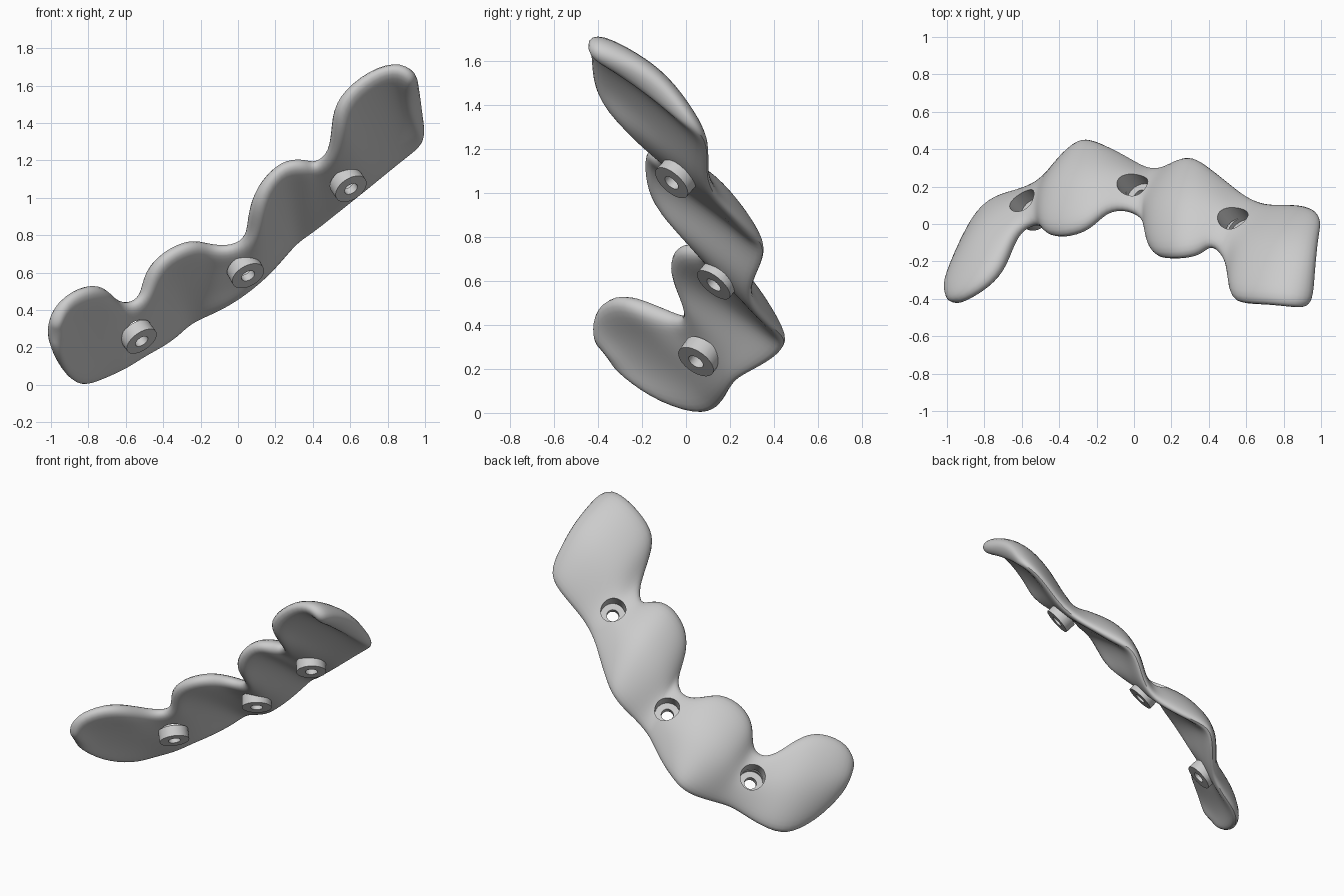
import bpy
import math
from mathutils import Vector

cube = bpy.data.objects.get("Cube")
if cube:
    bpy.data.objects.remove(cube, do_unlink=True)

grey = bpy.data.materials.new("light_grey")
grey.use_nodes = True
grey.diffuse_color = (0.6, 0.6, 0.6, 1)
grey.node_tree.nodes["Principled BSDF"].inputs["Base Color"].default_value = (0.6, 0.6, 0.6, 1)

# Rails of the strip in hundredths, from the low end to the high end
LOWER = [(-98, -33, 20), (-93, -16, 6), (-84, 6, -2), (-74, 15, 2), (-60, 18, 8), (-50, 22, 15),
         (-42, 30, 19), (-33, 41, 25), (-27, 46, 31), (-20, 44, 35), (-10, 39, 39), (0, 33, 45),
         (8, 29, 51), (17, 30, 59), (25, 35, 68), (32, 36, 76), (40, 30, 81), (50, 22, 89),
         (60, 14, 97), (70, 10, 105), (80, 10, 113), (90, 10, 121), (98, 7, 127), (100, 0, 133)]
UPPER = [(-98, -42, 32), (-94, -43, 46), (-78, -34, 54), (-69, -23, 51), (-64, -6, 44), (-56, 0, 43),
         (-49, -1, 49), (-47, -6, 60), (-39, -8, 70), (-24, -4, 77), (-15, 7, 74), (-3, 8, 73),
         (7, 1, 79), (10, -14, 93), (13, -19, 106), (24, -19, 119), (36, -17, 119), (41, -10, 117),
         (50, -20, 123), (53, -38, 140), (54, -43, 153), (71, -43, 168), (87, -45, 172), (95, -45, 163)]
lower = [Vector(p) / 100 for p in LOWER]
upper = [Vector(p) / 100 for p in UPPER]
count, rows = len(lower), 5
middle = [(a + b) / 2 for a, b in zip(lower, upper)]


def outward(i):
    """Direction pointing out of the convex side near column i."""
    k = min(max(i, 2), count - 3)
    return (upper[k] - lower[k]).cross(middle[k + 1] - middle[k - 1]).normalized()


def sheet_point(i, v):
    span = upper[i] - lower[i]
    bulge = 0.075 * span.length * math.sin(math.pi * v)
    return lower[i] + span * v + outward(i) * bulge


# Scalloped strip: a bowed grid, thickest in the middle of each lobe
verts = [sheet_point(i, r / (rows - 1)) for i in range(count) for r in range(rows)]
faces = [(i * rows + r, i * rows + r + 1, (i + 1) * rows + r + 1, (i + 1) * rows + r)
         for i in range(count - 1) for r in range(rows - 1)]
mesh = bpy.data.meshes.new("scalloped_strip")
mesh.from_pydata(verts, [], faces)
strip = bpy.data.objects.new("scalloped_strip", mesh)
bpy.context.collection.objects.link(strip)
mesh.materials.append(grey)
group = strip.vertex_groups.new(name="thickness")
for i in range(count):
    size = min(1, max(0.75, (upper[i] - lower[i]).length / 0.6))
    for r, share in enumerate((0.4, 0.75, 1, 0.9, 0.68)):
        group.add([i * rows + r], share * size, "REPLACE")
solid = strip.modifiers.new("thickness", "SOLIDIFY")
solid.thickness = 0.14
solid.offset = 0
solid.vertex_group = group.name
smooth = strip.modifiers.new("rounding", "SUBSURF")
smooth.levels = smooth.render_levels = 2


def cylinder(name, centre, axis, radius, low, high):
    """Cylinder along axis, spanning low to high from the centre."""
    bpy.ops.mesh.primitive_cylinder_add(vertices=40, radius=radius, depth=high - low,
                                        location=centre + axis * (low + high) / 2,
                                        rotation=axis.to_track_quat("Z", "Y").to_euler())
    obj = bpy.context.object
    obj.name = name
    obj.data.materials.append(grey)
    return obj


def combine(tool, operation):
    """Apply a boolean to the strip, then drop the tool."""
    mod = strip.modifiers.new(tool.name, "BOOLEAN")
    mod.object = tool
    mod.operation = operation
    mod.solver = "EXACT"
    bpy.context.view_layer.objects.active = strip
    for m in list(strip.modifiers):
        bpy.ops.object.modifier_apply(modifier=m.name)
    bpy.data.objects.remove(tool, do_unlink=True)


# Screw seats in the three valleys: inner collar, countersink and bore
SEATS = [((-0.57, 0.1, 0.31), (-0.5, 0.5, 0.7)),
         ((0.01, 0.19, 0.66), (-0.4, 0.58, 0.7)),
         ((0.555, 0, 1.12), (-0.45, 0.6, 0.66))]
for place, direction in SEATS:
    centre, axis = Vector(place), Vector(direction).normalized()
    combine(cylinder("collar", centre, axis, 0.093, -0.11, -0.04), "UNION")
    combine(cylinder("countersink", centre, axis, 0.078, -0.065, 0.15), "DIFFERENCE")
    combine(cylinder("bore", centre, axis, 0.038, -0.25, 0.1), "DIFFERENCE")

bpy.ops.object.select_all(action="DESELECT")
strip.select_set(True)
bpy.context.view_layer.objects.active = strip
bpy.ops.object.shade_smooth_by_angle(angle=math.radians(40))
